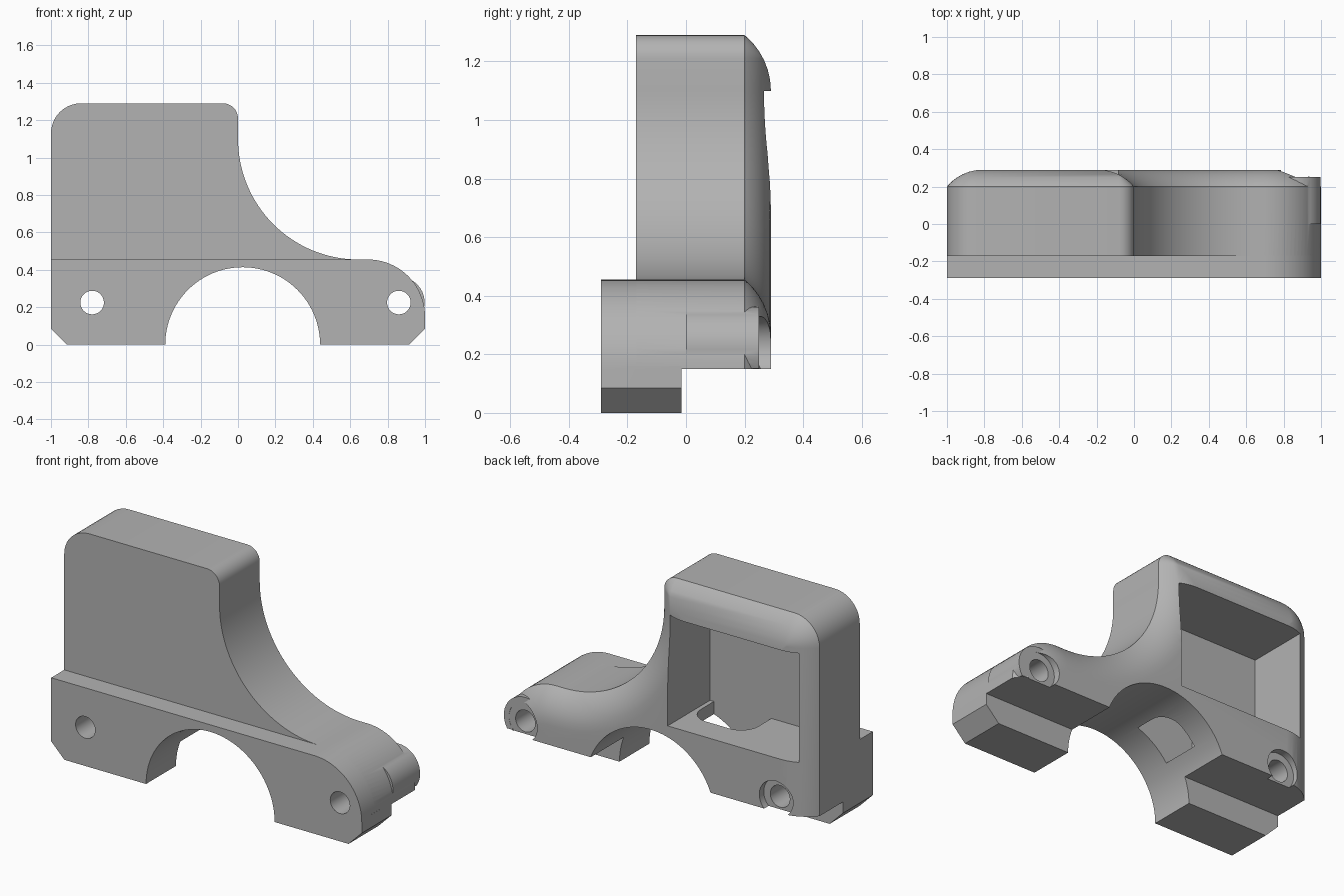
import bpy, bmesh
from math import cos, sin, pi, radians, sqrt

cube = bpy.data.objects.get("Cube")
if cube:
    bpy.data.objects.remove(cube, do_unlink=True)

grey = bpy.data.materials.new("plain_grey")
grey.use_nodes = True
grey.diffuse_color = (0.45, 0.45, 0.45, 1)
grey.node_tree.nodes["Principled BSDF"].inputs["Base Color"].default_value = (0.45, 0.45, 0.45, 1)


def loft(name, rings):
    """Solid skinned through (y, xz outline) rings."""
    bm = bmesh.new()
    loops = [[bm.verts.new((x, y, z)) for x, z in pts] for y, pts in rings]
    for a, b in zip(loops, loops[1:]):
        for i in range(len(a)):
            j = (i + 1) % len(a)
            bm.faces.new((a[i], a[j], b[j], b[i]))
    bm.faces.new(loops[0])
    bm.faces.new(loops[-1][::-1])
    bmesh.ops.remove_doubles(bm, verts=bm.verts[:], dist=0.0005)
    bmesh.ops.recalc_face_normals(bm, faces=bm.faces[:])
    mesh = bpy.data.meshes.new(name)
    bm.to_mesh(mesh)
    bm.free()
    mesh.materials.append(grey)
    ob = bpy.data.objects.new(name, mesh)
    bpy.context.collection.objects.link(ob)
    return ob


def arc(cx, cz, r, a0, a1, n):
    return [(cx + r * cos(radians(a0 + (a1 - a0) * i / n)),
             cz + r * sin(radians(a0 + (a1 - a0) * i / n))) for i in range(n + 1)]


def prism(name, pts, y0, y1):
    return loft(name, [(y0, pts), (y1, pts)])


def cylinder(name, x, z, r, y0, y1, n=48):
    return prism(name, arc(x, z, r, 0, 360, n)[:-1], y0, y1)


def box(name, x0, x1, y0, y1, z0, z1):
    return prism(name, [(x0, z0), (x1, z0), (x1, z1), (x0, z1)], y0, y1)


def combine(target, tool, operation):
    mod = target.modifiers.new(operation.lower(), "BOOLEAN")
    mod.operation = operation
    mod.solver = "EXACT"
    mod.object = tool
    bpy.context.view_layer.objects.active = target
    bpy.ops.object.modifier_apply(modifier=mod.name)
    bpy.data.objects.remove(tool, do_unlink=True)


TOP, SHELF, STEP, R_END, R_SWEEP = 1.29, 0.455, 0.15, 0.305, 0.645


def body_outline(d):
    """Body outline moved inward by d, except along its flat underside."""
    left, right = max(0.16, d), max(0.08, d)
    pts = [(-1 + d, STEP)]
    pts += arc(-1 + left, TOP - left, left - d, 180, 90, 10)
    pts += arc(-right, TOP - right, right - d, 90, 0, 8)
    pts += arc(R_SWEEP, TOP - 0.19, R_SWEEP + d, 180, 270, 32)
    pts += arc(1 - R_END, STEP, R_END - d, 90, 0, 20)
    return pts


# Main body with a crowned rear edge
crown_r, crown_in, back = 0.245, 0.19, 0.29
rings = [(-0.17, body_outline(0))]
for i in range(9):
    d = crown_in * (1 - cos(pi / 2 * i / 8)) if i < 8 else crown_in
    rings.append((back - crown_r + sqrt(crown_r ** 2 - (crown_in - d) ** 2), body_outline(d)))
bracket = loft("bracket_body", rings)

# Front plate and the two chamfered feet
plate = [(-0.915, 0), (0.915, 0), (1, 0.085)]
plate += arc(1 - R_END, STEP, R_END, 0, 90, 20) + [(-1, SHELF), (-1, 0.085)]
combine(bracket, prism("front_plate", plate, -0.29, -0.168), "UNION")
feet = [(-0.915, 0), (0.915, 0), (1, 0.085), (1, 0.16), (-1, 0.16), (-1, 0.085)]
combine(bracket, prism("feet", feet, -0.2, -0.015), "UNION")

# Flat land behind the outer screw hole
HOLES = (-0.78, 0.86)
HOLE_Z = 0.225
land = [(0.8, STEP)] + arc(HOLES[1], HOLE_Z, 0.138, -32, 120, 16)
combine(bracket, prism("screw_land", land, 0.0, 0.25), "UNION")

# Rear pocket, arch and the slot joining them
combine(bracket, box("pocket_cutter", -0.915, -0.085, -0.1, 0.5, 0.465, 1.10), "DIFFERENCE")
combine(bracket, cylinder("arch_cutter", 0.025, 0, 0.414, -0.5, 0.5, 96), "DIFFERENCE")
slot = box("slot_cutter", -0.48, -0.11, -0.1, 0.13, 0.25, 0.6)
bm = bmesh.new()
bm.from_mesh(slot.data)
corners = [e for e in bm.edges if all(v.co.y > 0.1 for v in e.verts)
           and abs(e.verts[0].co.x - e.verts[1].co.x) < 0.01]
bmesh.ops.bevel(bm, geom=corners, offset=0.11, segments=8, profile=0.5, affect="EDGES")
bm.to_mesh(slot.data)
bm.free()
combine(bracket, slot, "DIFFERENCE")

# Screw holes with rear counterbores
for x in HOLES:
    combine(bracket, cylinder("counterbore_cutter", x, HOLE_Z, 0.105, 0.249, 0.5), "DIFFERENCE")
    combine(bracket, cylinder("hole_cutter", x, HOLE_Z, 0.063, -0.5, 0.5), "DIFFERENCE")

bpy.ops.object.select_all(action="DESELECT")
bracket.select_set(True)
bpy.context.view_layer.objects.active = bracket
bpy.ops.object.shade_smooth_by_angle(angle=radians(25))
